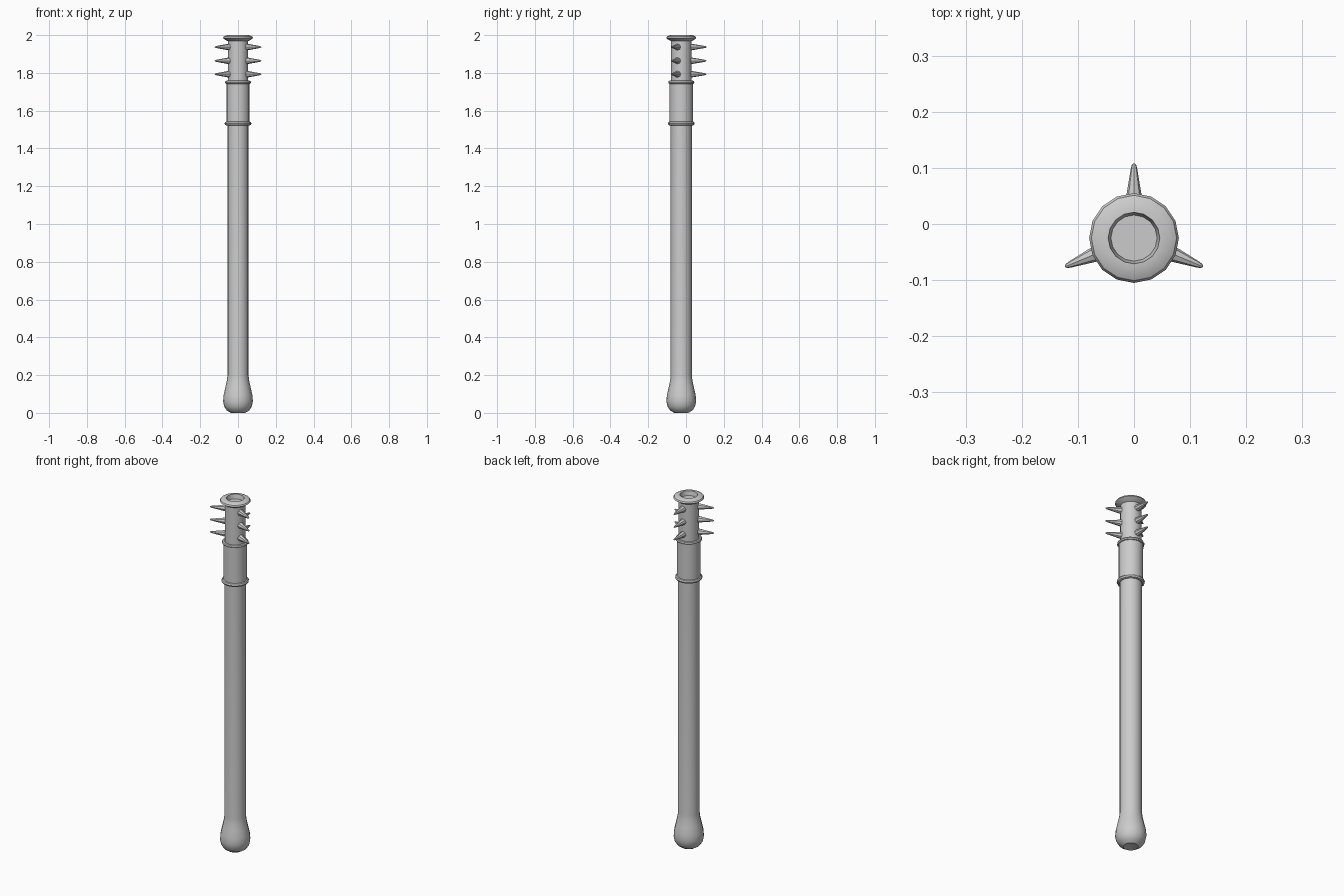
import bpy, bmesh, math
from mathutils import Matrix, Vector

cube = bpy.data.objects.get("Cube")
if cube:
    bpy.data.objects.remove(cube, do_unlink=True)

AXIS = Vector((0, -0.025, 0))
SIDES = 16

grey = bpy.data.materials.new("plain grey")
grey.use_nodes = True
grey.diffuse_color = (0.6, 0.6, 0.6, 1)
grey.node_tree.nodes["Principled BSDF"].inputs["Base Color"].default_value = grey.diffuse_color


def finish(obj):
    obj.data.materials.clear()
    obj.data.materials.append(grey)
    bpy.ops.object.select_all(action="DESELECT")
    obj.select_set(True)
    bpy.context.view_layer.objects.active = obj
    bpy.ops.object.shade_smooth_by_angle(angle=math.radians(35))


def lathe(name, profile, sides=SIDES, matrix=Matrix.Translation(AXIS)):
    """Revolve (radius, height) points round z; both ends are capped."""
    bm = bmesh.new()
    rings = []
    for r, z in profile:
        turn = [2 * math.pi * i / sides for i in range(sides)]
        rings.append([bm.verts.new((r * math.cos(a), r * math.sin(a), z)) for a in turn])
    for low, high in zip(rings, rings[1:]):
        for i in range(sides):
            j = (i + 1) % sides
            bm.faces.new((low[i], low[j], high[j], high[i]))
    bm.faces.new(rings[0][::-1])
    bm.faces.new(rings[-1])
    bmesh.ops.recalc_face_normals(bm, faces=bm.faces)
    mesh = bpy.data.meshes.new(name)
    bm.to_mesh(mesh)
    bm.free()
    obj = bpy.data.objects.new(name, mesh)
    bpy.context.collection.objects.link(obj)
    obj.matrix_world = matrix
    finish(obj)
    return obj


# Handle with rounded pommel
lathe("handle", [(0.018, 0.004), (0.038, 0), (0.06, 0.014), (0.073, 0.034),
                 (0.079, 0.062), (0.076, 0.095), (0.067, 0.135),
                 (0.059, 0.17), (0.056, 0.2), (0.056, 1.535)])

# Wider sleeve above the handle
lathe("sleeve", [(0.062, 1.53), (0.062, 1.75)])

# Head with flared rim and shallow recess
lathe("head", [(0.054, 1.745), (0.054, 1.968), (0.066, 1.974), (0.08, 1.984),
               (0.076, 1.992), (0.063, 1.999), (0.046, 2.0),
               (0.041, 1.975)])

# Collars
for name, z, thick in (("lower_collar", 1.532, 0.011), ("upper_collar", 1.75, 0.009)):
    bpy.ops.mesh.primitive_torus_add(
        location=AXIS + Vector((0, 0, z)), major_radius=0.06, minor_radius=thick,
        major_segments=SIDES, minor_segments=8)
    collar = bpy.context.object
    collar.name = name
    finish(collar)

# Three columns of blunt spikes
spike = [(0.018, 0.045), (0.017, 0.058), (0.0125, 0.083), (0.006, 0.122),
         (0.004, 0.13), (0.0015, 0.133)]
for side, angle in (("back", 90), ("left", -22.5), ("right", 202.5)):
    for level, z in enumerate((1.793, 1.864, 1.937), 1):
        place = (Matrix.Translation(AXIS + Vector((0, 0, z)))
                 @ Matrix.Rotation(math.radians(angle), 4, "Z")
                 @ Matrix.Rotation(math.pi / 2, 4, "Y"))
        lathe(f"{side}_spike_{level}", spike, 8, place)
